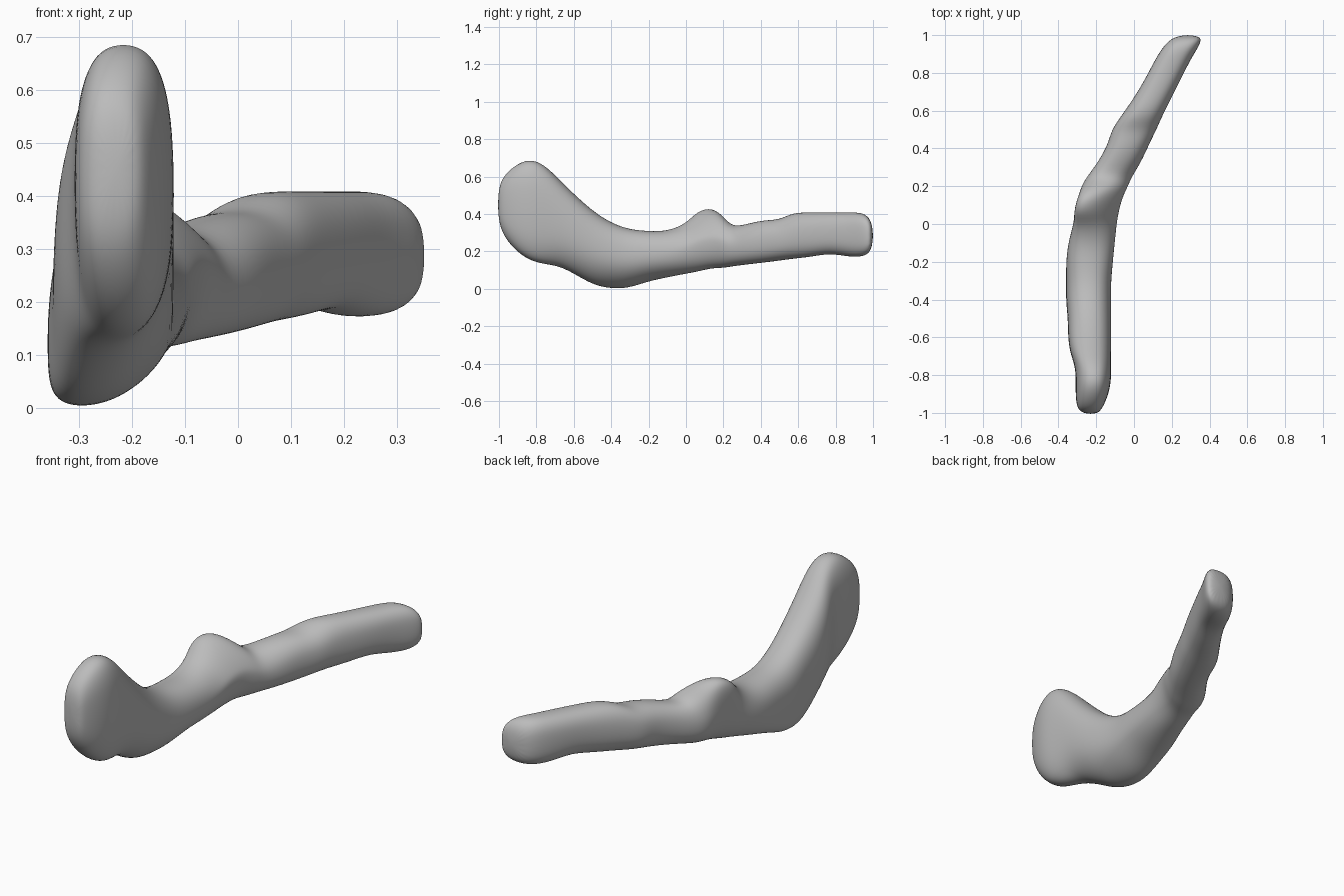
import bpy, bmesh, math

cube = bpy.data.objects.get("Cube")
if cube:
    bpy.data.objects.remove(cube, do_unlink=True)

# Stations along the bone, in hundredths: y, right edge, left edge, underside, top
STATIONS = [
    (-100, -27, -19, 36, 54),
    (-98, -30, -17, 29, 60),
    (-92, -31, -14, 21, 66),
    (-84, -31, -12, 15, 70),
    (-76, -31, -12, 13, 67),
    (-68, -34, -12, 12, 59),
    (-60, -35, -12, 8, 51),
    (-50, -35, -12, 2, 42),
    (-41, -36, -12, 0, 36),
    (-31, -36, -12, 0, 32),
    (-20, -36, -11, 4, 31),
    (-10, -35, -10, 6, 31),
    (0, -32, -9, 8, 35),
    (6, -32, -8, 9, 42),
    (14, -30, -6, 11, 44),
    (20, -28, -3, 11, 39),
    (25, -25, -1, 12, 33),
    (33, -19, 4, 13, 35),
    (42, -14, 8, 14, 37),
    (50, -12, 12, 15, 37),
    (57, -7, 15, 16, 41),
    (67, 0, 20, 17, 41),
    (77, 6, 25, 19, 41),
    (87, 11, 30, 17, 41),
    (95, 16, 35, 17, 41),
    (99, 21, 36, 20, 37),
]
SIDES = 20


def bell(y, centre, spread):
    return math.exp(-((y - centre) / spread) ** 2)


def power(value, p):
    return math.copysign(abs(value) ** p, value)


def section(y, x0, x1, z0, z1):
    """Rounded section whose crest and keel drift sideways, fitted to its limits."""
    hump, bend = bell(y, 0.1, 0.12), bell(y, -0.38, 0.3)
    blunt = 0.15 * (bell(y, -0.9, 0.3) + bell(y, 1, 0.3))
    crest, keel = -0.7 * hump, -0.5 * bend
    points = []
    for i in range(SIDES):
        a = math.tau * i / SIDES
        c, s = math.cos(a), math.sin(a)
        drift = (crest if s > 0 else keel) * s * s
        sharp = 0.85 - blunt + (0.7 * hump if s > 0 else 0.15 * bend)
        points.append((power(c, 0.85 - blunt / 2) + drift, power(s, sharp)))
    low, high = min(p[0] for p in points), max(p[0] for p in points)
    return [(x0 + (x1 - x0) * (u - low) / (high - low), y,
             z0 + (z1 - z0) * (v + 1) / 2) for u, v in points]


# Loft the sections into one closed skin with rounded end caps
bm = bmesh.new()
rings = []
for row in STATIONS:
    rings.append([bm.verts.new(p) for p in section(*(n / 100 for n in row))])
for a, b in zip(rings, rings[1:]):
    for i in range(SIDES):
        j = (i + 1) % SIDES
        bm.faces.new((a[i], a[j], b[j], b[i]))
for ring, push in ((rings[0], -0.006), (rings[-1], 0.012)):
    tip = bm.verts.new((sum(v.co.x for v in ring) / SIDES,
                        ring[0].co.y + push,
                        sum(v.co.z for v in ring) / SIDES))
    for i in range(SIDES):
        bm.faces.new((ring[i], ring[(i + 1) % SIDES], tip))
bmesh.ops.recalc_face_normals(bm, faces=bm.faces)
for face in bm.faces:
    face.smooth = True
mesh = bpy.data.meshes.new("jaw_bone")
bm.to_mesh(mesh)
bm.free()
bone = bpy.data.objects.new("jaw_bone", mesh)
bpy.context.collection.objects.link(bone)
subsurf = bone.modifiers.new("soften", "SUBSURF")
subsurf.levels = subsurf.render_levels = 2

# Plain grey surface
grey = bpy.data.materials.new("plain_grey")
grey.use_nodes = True
colour = (0.5, 0.5, 0.5, 1)
grey.diffuse_color = colour
grey.node_tree.nodes["Principled BSDF"].inputs["Base Color"].default_value = colour
mesh.materials.append(grey)
